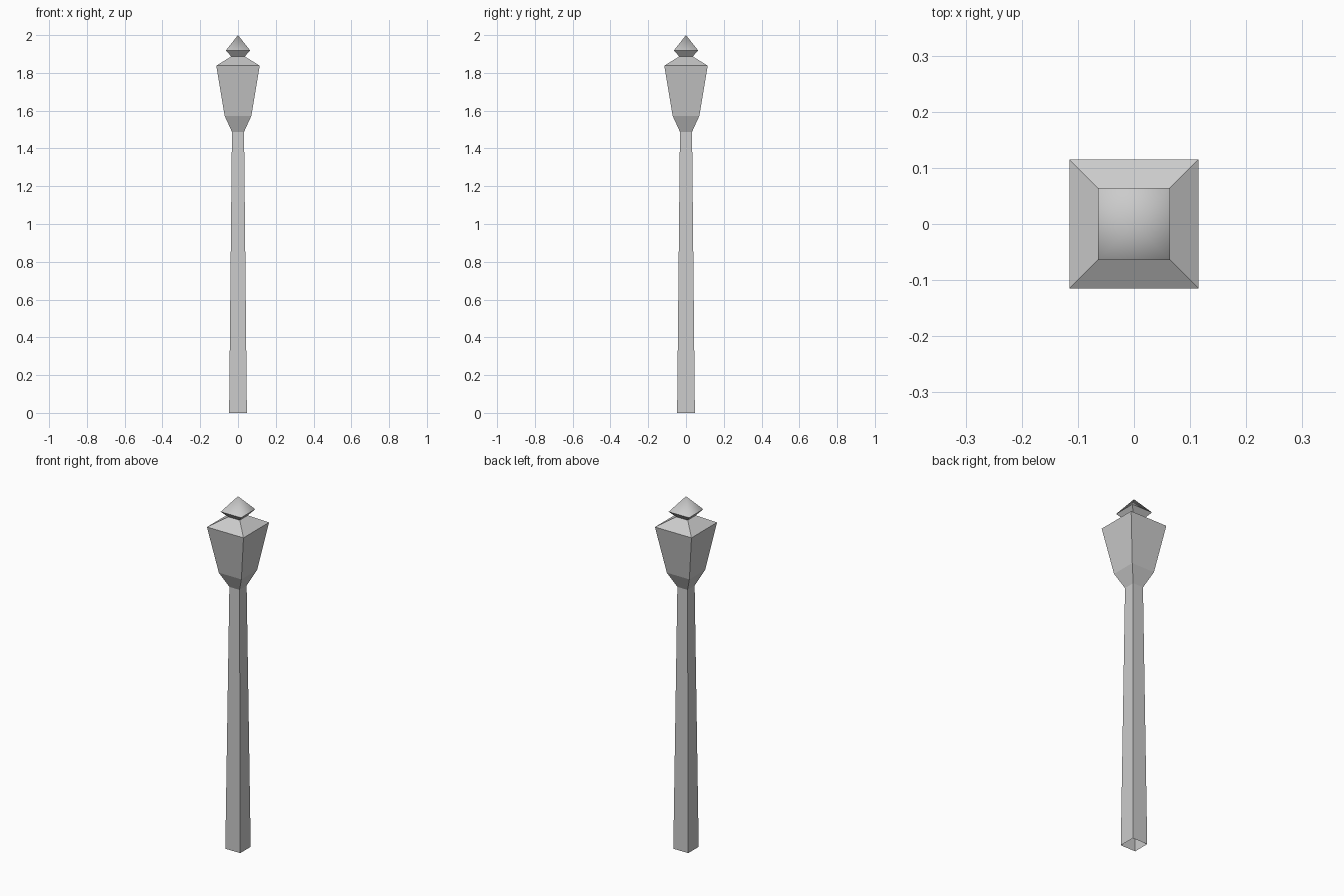
import bpy, bmesh

if "Cube" in bpy.data.objects:
    bpy.data.objects.remove(bpy.data.objects["Cube"])


def square_loft(name, rings, apex=None):
    """Open square shell through (half_width, z) rings, optionally ending in a smooth point."""
    bm = bmesh.new()
    loops = [[bm.verts.new((sx * h, sy * h, z))
              for sx, sy in ((-1, -1), (1, -1), (1, 1), (-1, 1))]
             for h, z in rings]
    for low, high in zip(loops, loops[1:]):
        for i in range(4):
            j = (i + 1) % 4
            bm.faces.new((low[i], low[j], high[j], high[i]))
    if apex is not None:
        tip = bm.verts.new((0, 0, apex))
        rim = loops[-1]
        for i in range(4):
            bm.faces.new((rim[i], rim[(i + 1) % 4], tip)).smooth = True
            bm.edges.get((rim[i], rim[(i + 1) % 4])).smooth = False
    mesh = bpy.data.meshes.new(name)
    bm.to_mesh(mesh)
    bm.free()
    obj = bpy.data.objects.new(name, mesh)
    bpy.context.collection.objects.link(obj)
    return obj


# Tapered post, open at the foot
square_loft("post", [(0.047, 0.0), (0.032, 1.488)])

# Lantern: flared base collar and widening panes
square_loft("lantern_base", [(0.032, 1.488), (0.071, 1.573)])
square_loft("lantern_body", [(0.071, 1.573), (0.115, 1.838)])

# Sloped roof
square_loft("lantern_roof", [(0.115, 1.838), (0.036, 1.887)])

# Finial with a smooth-shaded point
square_loft("finial", [(0.036, 1.887), (0.064, 1.919)], apex=2.0)
